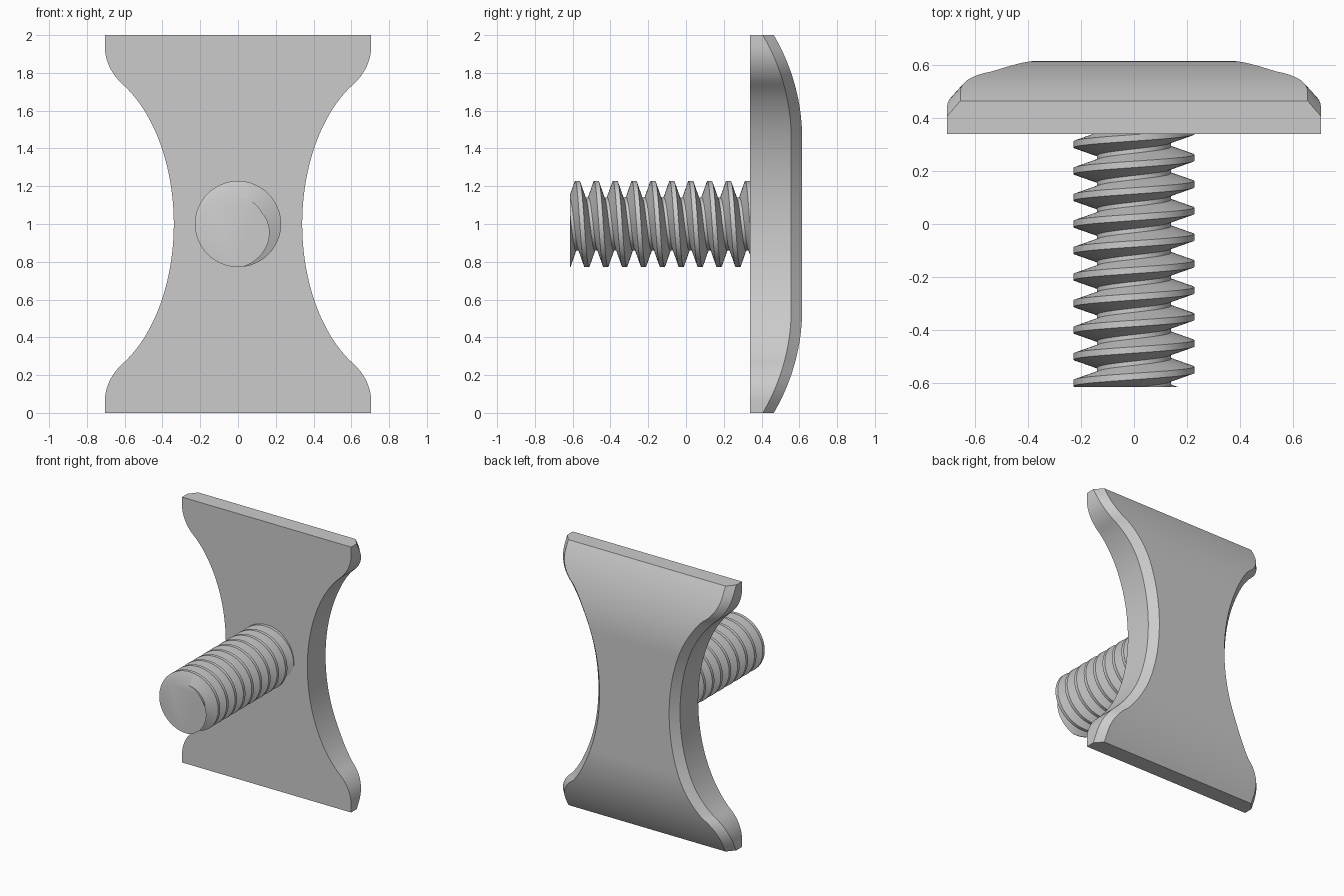
import bpy, bmesh
from math import sin, cos, pi, sqrt

cube = bpy.data.objects.get("Cube")
if cube:
    bpy.data.objects.remove(cube, do_unlink=True)

grey = bpy.data.materials.new("plain grey")
grey.use_nodes = True
grey.diffuse_color = (0.6, 0.6, 0.6, 1)
grey.node_tree.nodes["Principled BSDF"].inputs["Base Color"].default_value = (0.6, 0.6, 0.6, 1)


def finish(name, bm):
    bmesh.ops.recalc_face_normals(bm, faces=bm.faces[:])
    mesh = bpy.data.meshes.new(name)
    bm.to_mesh(mesh)
    bm.free()
    mesh.materials.append(grey)
    obj = bpy.data.objects.new(name, mesh)
    bpy.context.collection.objects.link(obj)
    bpy.ops.object.select_all(action='DESELECT')
    obj.select_set(True)
    bpy.context.view_layer.objects.active = obj
    bpy.ops.object.shade_smooth_by_angle(angle=pi / 6)
    return obj


# Waisted head plate: cross-sections stacked along z
FRONT, BACK, BEVEL = 0.34, 0.615, 0.05


def half_width(t):
    """Half width at distance t from mid height: hollow waist, then rounded shoulder."""
    if t < 0.73:
        return 0.34 + 0.533 * (1 - sqrt(1 - (t / 0.85) ** 2))
    u = max(0.94 - t, 0) / 0.3
    return 0.705 - 0.367 * (1 - sqrt(1 - u * u))


def back_y(t):
    """Back surface: flat middle curving forward to both ends."""
    d = max(t - 0.45, 0)
    return BACK - 1.08 + sqrt(1.08 ** 2 - d * d)


def section(z):
    t = abs(z - 1)
    w, y = half_width(t), back_y(t)
    e = 0.005
    slope = (half_width(min(t + e, 1)) - half_width(max(t - e, 0))) / (2 * e)
    c = BEVEL * sqrt(1 + slope * slope)
    right = [(w, FRONT), (w, y - 0.058), (w - c, y)]
    return [(x, y, z) for x, y in right + [(-x, y) for x, y in reversed(right)]]


bm = bmesh.new()
STEPS = 100
rings = [[bm.verts.new(p) for p in section(2 * i / STEPS)] for i in range(STEPS + 1)]
for a, b in zip(rings, rings[1:]):
    for j in range(6):
        k = (j + 1) % 6
        bm.faces.new((a[j], a[k], b[k], b[j]))
bm.faces.new(rings[0])
bm.faces.new(rings[-1])
finish("head_plate", bm)

# Threaded shank: helical sheet swept from a one-pitch profile, trimmed at both ends
PITCH, SIDES, CREST, ROOT = 0.1, 64, 0.228, 0.14
profile = [(-0.012, CREST), (0.012, CREST), (0.042, ROOT), (0.058, ROOT), (0.088, CREST)]

bm = bmesh.new()
rows = []
for i in range(-2 * SIDES, 11 * SIDES + 1):
    a = 2 * pi * i / SIDES
    y0 = -0.625 + PITCH * i / SIDES
    rows.append([bm.verts.new((-r * sin(a), y0 + dy, 1 - r * cos(a))) for dy, r in profile])
for a, b in zip(rows, rows[1:]):
    for j in range(4):
        bm.faces.new((a[j], a[j + 1], b[j + 1], b[j]))
bmesh.ops.remove_doubles(bm, verts=bm.verts[:], dist=0.0002)
for y, side in ((-BACK, -1), (FRONT + 0.02, 1)):
    cut = bmesh.ops.bisect_plane(
        bm, geom=bm.verts[:] + bm.edges[:] + bm.faces[:], dist=0.00001,
        plane_co=(0, y, 0), plane_no=(0, side, 0), clear_outer=True)
    loop = [g for g in cut["geom_cut"] if isinstance(g, bmesh.types.BMEdge)]
    bmesh.ops.edgeloop_fill(bm, edges=loop)
finish("threaded_shank", bm)
